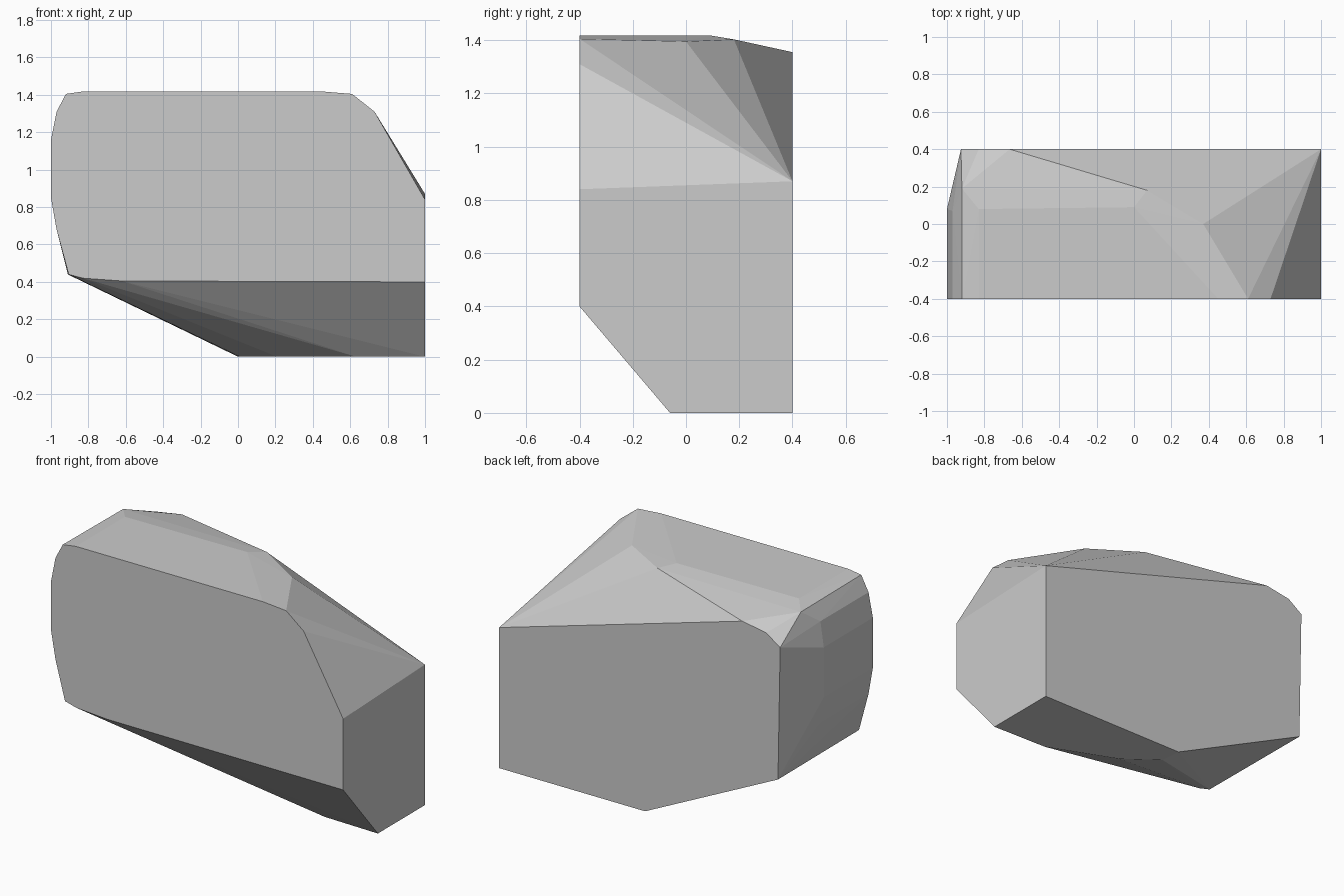
import bpy, bmesh, math

if "Cube" in bpy.data.objects:
    bpy.data.objects.remove(bpy.data.objects["Cube"])

# Outline of the front face (x, z)
FRONT = [(-0.905, 0.44), (-0.83, 0.42), (-0.62, 0.405), (1, 0.40), (1, 0.84),
         (0.73, 1.31), (0.61, 1.405), (0.45, 1.418), (-0.83, 1.418),
         (-0.92, 1.405), (-0.97, 1.31), (-1, 1.16), (-1, 0.85), (-0.97, 0.68)]
# Outline of the back face (x, z)
BACK = [(0, 0), (1, 0), (1, 0.87), (-0.665, 1.355), (-0.83, 1.327),
        (-0.925, 1.26), (-0.91, 0.44)]
# Outline of the chamfered underside (x, y)
BASE = [(1, -0.06), (0.63, -0.05), (0.21, 0.12), (0.01, 0.27)]
# Corners of the worn top and left side
TOP = [(0.37, 0, 1.395), (0.07, 0.18, 1.403), (-0.92, 0.19, 1.40),
       (0.0, 0.09, 1.418), (-0.83, 0.08, 1.418)]
SIDE = [(-0.97, 0.07, 1.31), (-1, 0.08, 1.16), (-1, 0.08, 0.85), (-0.97, 0.08, 0.68)]

points = [(x, -0.4, z) for x, z in FRONT] + [(x, 0.4, z) for x, z in BACK]
points += [(x, y, 0) for x, y in BASE] + TOP + SIDE

# Solid stone block wrapped around the corners
bm = bmesh.new()
for p in points:
    bm.verts.new(p)
hull = bmesh.ops.convex_hull(bm, input=bm.verts)
loose = [v for v in bm.verts if not v.link_faces]
bmesh.ops.delete(bm, geom=loose, context='VERTS')
bmesh.ops.dissolve_limit(bm, angle_limit=math.radians(0.5),
                         verts=bm.verts, edges=bm.edges)
bmesh.ops.recalc_face_normals(bm, faces=bm.faces)
mesh = bpy.data.meshes.new("stone_block")
bm.to_mesh(mesh)
bm.free()

grey = bpy.data.materials.new("grey stone")
grey.diffuse_color = (0.6, 0.6, 0.6, 1)
grey.use_nodes = True
grey.node_tree.nodes["Principled BSDF"].inputs["Base Color"].default_value = grey.diffuse_color
mesh.materials.append(grey)
block = bpy.data.objects.new("stone_block", mesh)
bpy.context.collection.objects.link(block)
